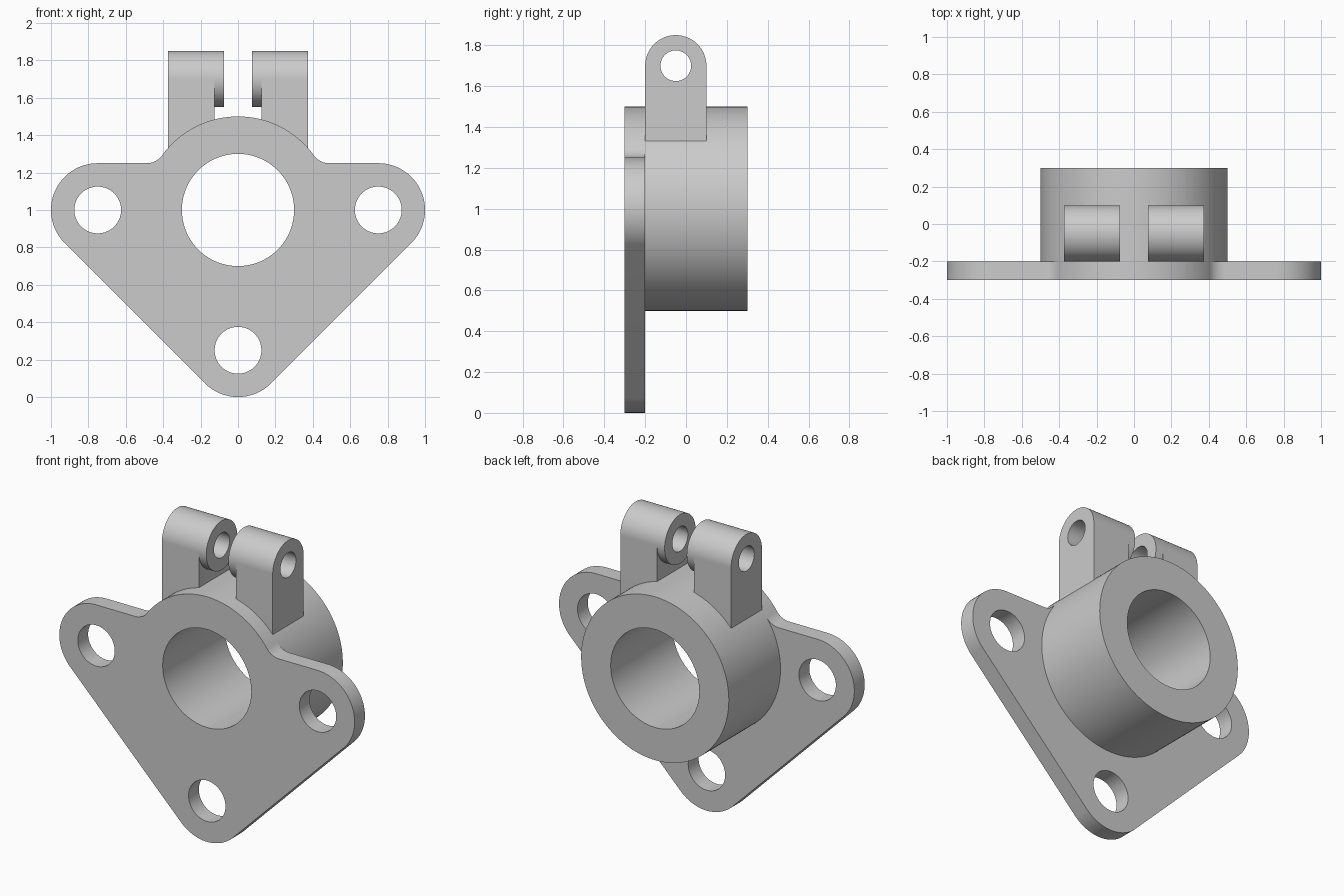
import bpy, bmesh
from math import sin, cos, radians, degrees, atan2, sqrt

cube = bpy.data.objects.get("Cube")
if cube:
    bpy.data.objects.remove(cube, do_unlink=True)

grey = bpy.data.materials.new("plain grey")
grey.use_nodes = True
grey.diffuse_color = (0.6, 0.6, 0.6, 1)
grey.node_tree.nodes["Principled BSDF"].inputs["Base Color"].default_value = (0.6, 0.6, 0.6, 1)


def arc(cu, cv, r, start, end):
    """Points along an arc, angles in degrees."""
    n = max(4, round(abs(end - start) / 3))
    angles = [radians(start + (end - start) * i / n) for i in range(n + 1)]
    return [(cu + r * cos(a), cv + r * sin(a)) for a in angles]


def circle(cu, cv, r):
    return arc(cu, cv, r, 0, 360)[:-1]


def extrude(name, loops, axis, lo, hi):
    """Fill an outline with holes and extrude it along x or y."""
    bm = bmesh.new()
    for loop in loops:
        verts = [bm.verts.new((lo, u, v) if axis == "x" else (u, lo, v)) for u, v in loop]
        for a, b in zip(verts, verts[1:] + verts[:1]):
            bm.edges.new((a, b))
    bmesh.ops.remove_doubles(bm, verts=bm.verts[:], dist=0.0001)
    bmesh.ops.triangle_fill(bm, use_beauty=True, edges=bm.edges[:])
    geom = bmesh.ops.extrude_face_region(bm, geom=bm.faces[:], use_keep_orig=True)["geom"]
    depth = hi - lo
    bmesh.ops.translate(bm, verts=[g for g in geom if isinstance(g, bmesh.types.BMVert)],
                        vec=(depth, 0, 0) if axis == "x" else (0, depth, 0))
    bmesh.ops.recalc_face_normals(bm, faces=bm.faces[:])
    mesh = bpy.data.meshes.new(name)
    bm.to_mesh(mesh)
    bm.free()
    mesh.materials.append(grey)
    obj = bpy.data.objects.new(name, mesh)
    bpy.context.collection.objects.link(obj)
    bpy.ops.object.select_all(action="DESELECT")
    obj.select_set(True)
    bpy.context.view_layer.objects.active = obj
    bpy.ops.object.shade_smooth_by_angle(angle=radians(30))
    return obj


# Sizes shared by several parts
BARREL, BORE, LOBE, FILLET = 0.5, 0.3, 0.25, 0.1
bore = circle(0, 1, BORE)

# Flange plate: three lobes, with fillets running into the barrel's curve
fillet_x = sqrt((BARREL + FILLET) ** 2 - (LOBE + FILLET) ** 2)
fillet_z = 1 + LOBE + FILLET
meet = degrees(atan2(LOBE + FILLET, fillet_x))
outline = (arc(0, LOBE, LOBE, -135, -45)
           + arc(0.75, 1, LOBE, -45, 90)
           + arc(fillet_x, fillet_z, FILLET, -90, meet - 180)
           + arc(0, 1, BARREL, meet, 180 - meet)
           + arc(-fillet_x, fillet_z, FILLET, -meet, -90)
           + arc(-0.75, 1, LOBE, 90, 225))
bolt_holes = [circle(u, v, 0.125) for u, v in ((-0.75, 1), (0.75, 1), (0, 0.25))]
extrude("flange_plate", [outline, bore] + bolt_holes, "y", -0.3, -0.2)

# Barrel behind the plate
extrude("barrel", [circle(0, 1, BARREL), bore], "y", -0.2, 0.3)

# Pair of hinge lugs, each with a round boss on its inner side
pin_hole = circle(-0.05, 1.7, 0.075)
lug = [(-0.2, 1.32), (0.1, 1.32)] + arc(-0.05, 1.7, 0.15, 0, 180)
boss = circle(-0.05, 1.7, 0.15)
for side, s in (("left", 1), ("right", -1)):
    extrude(side + "_lug", [lug, pin_hole], "x", *sorted((s * 0.125, s * 0.375)))
    extrude(side + "_pin_boss", [boss, pin_hole], "x", *sorted((s * 0.075, s * 0.125)))
